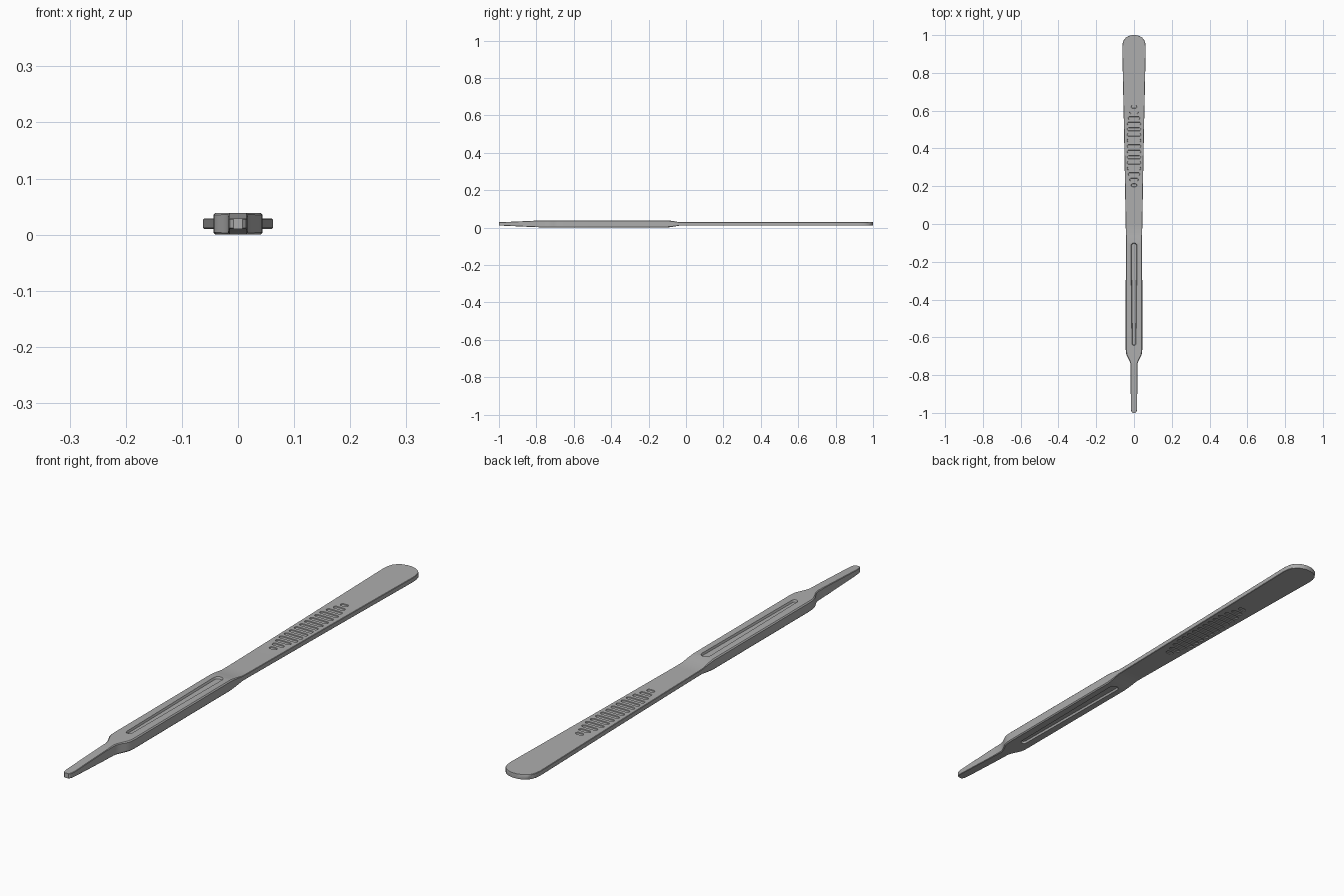
import bpy, bmesh, math

if "Cube" in bpy.data.objects:
    bpy.data.objects.remove(bpy.data.objects["Cube"])

ZC = 0.0195   # mid-height of the handle


def finish(bm, name):
    bmesh.ops.recalc_face_normals(bm, faces=bm.faces)
    me = bpy.data.meshes.new(name)
    bm.to_mesh(me)
    bm.free()
    ob = bpy.data.objects.new(name, me)
    bpy.context.collection.objects.link(ob)
    return ob


# Handle: chamfered sections (y, half width, half height, chamfer) lofted along y
STATIONS = [
    (-1.0, .008, .009, .001), (-.996, .0125, .0092, .0015), (-.985, .016, .0095, .0015),
    (-.97, .017, .010, .0015), (-.80, .0175, .0175, .002), (-.745, .018, .0195, .003),
    (-.732, .021, .0195, .003), (-.72, .026, .0195, .003), (-.705, .034, .0195, .004),
    (-.692, .040, .0195, .004), (-.678, .043, .0195, .004), (-.66, .044, .0195, .004),
    (-.10, .0435, .0195, .004), (-.07, .0435, .0155, .003), (-.035, .0435, .0095, .0015),
    (0.0, .044, .009, .0015), (.45, .052, .009, .0015), (.90, .0615, .009, .0015),
    (.935, .0622, .009, .0015), (.956, .060, .009, .0015), (.973, .0545, .009, .0015),
    (.986, .044, .009, .0015), (.995, .030, .009, .0015), (1.0, .011, .009, .0015),
]
bm = bmesh.new()
rings = []
for y, w, h, c in STATIONS:
    sec = [(w, h - c), (w - c, h), (c - w, h), (-w, h - c),
           (-w, c - h), (c - w, -h), (w - c, -h), (w, c - h)]
    rings.append([bm.verts.new((x, y, ZC + z)) for x, z in sec])
for a, b in zip(rings, rings[1:]):
    for i in range(8):
        j = (i + 1) % 8
        bm.faces.new((a[i], a[j], b[j], b[i]))
bm.faces.new(rings[0])
bm.faces.new(rings[-1])
handle = finish(bm, "scalpel_handle")


def capsule(bm, p0, r0, p1, r1, z0, z1, slope=0.0, n=8):
    """Round-ended prism from p0 to p1; slope narrows the z0 end."""
    ang = math.atan2(p1[1] - p0[1], p1[0] - p0[0])

    def ring(z, shrink):
        vs = []
        for (px, py), r, start in ((p1, r1, -math.pi / 2), (p0, r0, math.pi / 2)):
            for i in range(n + 1):
                t = ang + start + math.pi * i / n
                vs.append(bm.verts.new((px + (r - shrink) * math.cos(t),
                                        py + (r - shrink) * math.sin(t), z)))
        return vs
    lo, hi = ring(z0, slope), ring(z1, 0)
    bm.faces.new(lo)
    bm.faces.new(hi)
    for i in range(len(lo)):
        j = (i + 1) % len(lo)
        bm.faces.new((lo[i], lo[j], hi[j], hi[i]))


# Cutters: long slot and finger-grip grooves on both faces
bm = bmesh.new()
N = 15
for s in (1, -1):
    capsule(bm, (0, -.632), .012, (0, -.117), .018, ZC + s * .012, ZC + s * .022, .004)
    for k in range(N):
        y = .205 + k * .415 / (N - 1)
        half = min(.038, .016 + .008 * min(k, N - 1 - k)) - .009
        capsule(bm, (-half, y), .009, (half, y), .009, ZC + s * .006, ZC + s * .011, .002)
cutter = finish(bm, "groove_cutter")
cutter.hide_render = True

mod = handle.modifiers.new("grooves", 'BOOLEAN')
mod.operation = 'DIFFERENCE'
mod.solver = 'EXACT'
mod.object = cutter
bpy.context.view_layer.objects.active = handle
handle.select_set(True)
bpy.ops.object.modifier_apply(modifier=mod.name)
bpy.data.objects.remove(cutter)
bpy.ops.object.shade_smooth_by_angle(angle=math.radians(30))

# Dark steel
steel = bpy.data.materials.new("steel")
steel.diffuse_color = (.42, .42, .42, 1)
steel.use_nodes = True
steel.node_tree.nodes["Principled BSDF"].inputs["Base Color"].default_value = steel.diffuse_color
handle.data.materials.clear()
handle.data.materials.append(steel)
